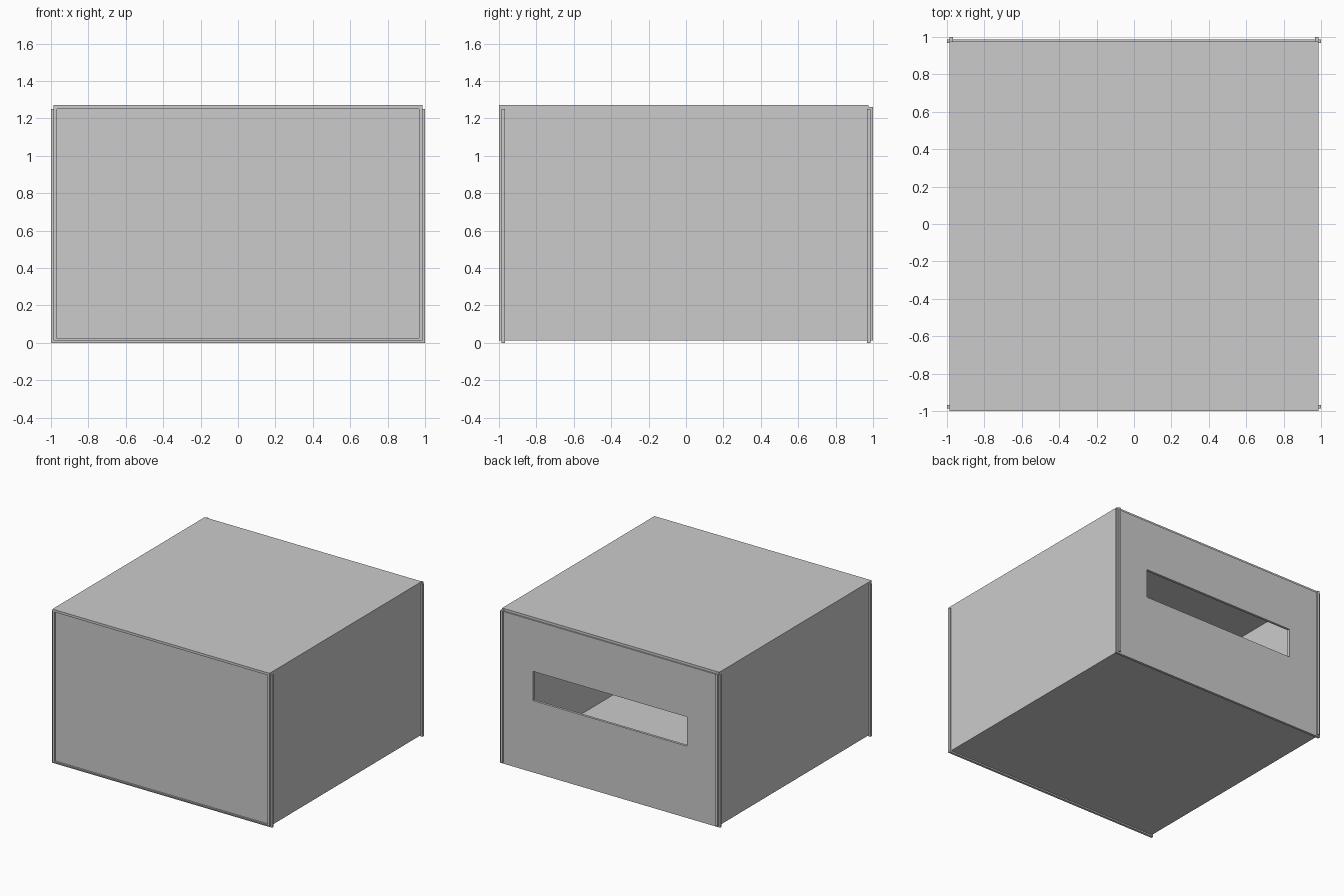
import bpy, bmesh
from mathutils import Vector

if "Cube" in bpy.data.objects:
    bpy.data.objects.remove(bpy.data.objects["Cube"])


def panel(name, lo, hi):
    """Flat sheet given by its two opposite corners."""
    lo, hi = Vector(lo), Vector(hi)
    bm = bmesh.new()
    bmesh.ops.create_cube(bm, size=1)
    for v in bm.verts:
        v.co = (lo + hi) / 2 + v.co * (hi - lo)
    return finish(name, bm)


def finish(name, bm):
    bmesh.ops.recalc_face_normals(bm, faces=bm.faces)
    me = bpy.data.meshes.new(name)
    bm.to_mesh(me)
    bm.free()
    ob = bpy.data.objects.new(name, me)
    bpy.context.collection.objects.link(ob)
    return ob


def slotted_panel(name, outer, inner, y0, y1):
    """Upright sheet with a rectangular slot; rectangles are (x0, x1, z0, z1)."""
    bm = bmesh.new()
    rings = [[bm.verts.new((x, y0, z)) for x, z in
              ((r[0], r[2]), (r[1], r[2]), (r[1], r[3]), (r[0], r[3]))]
             for r in (outer, inner)]
    a, b = rings
    for i in range(4):
        j = (i + 1) % 4
        bm.faces.new((a[i], a[j], b[j], b[i]))
    ext = bmesh.ops.extrude_face_region(bm, geom=bm.faces[:], use_keep_orig=True)
    for v in ext["geom"]:
        if isinstance(v, bmesh.types.BMVert):
            v.co.y = y1
    return finish(name, bm)


IN, OUT = 0.967, 0.987   # inner and outer planes of the walls

# Front wall and slotted back wall, slightly wider than the box
panel("front_wall", (-1, -OUT, 0), (1, -IN, 1.25))
slotted_panel("back_wall", (-1, 1, 0, 1.25), (-0.70, 0.70, 0.59, 0.83), IN, OUT)

# Side walls cross the front and back walls at the corners
for name, s in (("left_wall", -1), ("right_wall", 1)):
    x0, x1 = sorted((s * IN, s * OUT))
    panel(name, (x0, -1, 0.012), (x1, 1, 1.26))

# Lid and floor, flush with the front ends of the side walls
panel("lid", (-OUT, -1, 1.25), (OUT, 0.976, 1.27))
panel("floor", (-OUT, -1, 0.012), (OUT, 0.976, 0.022))
